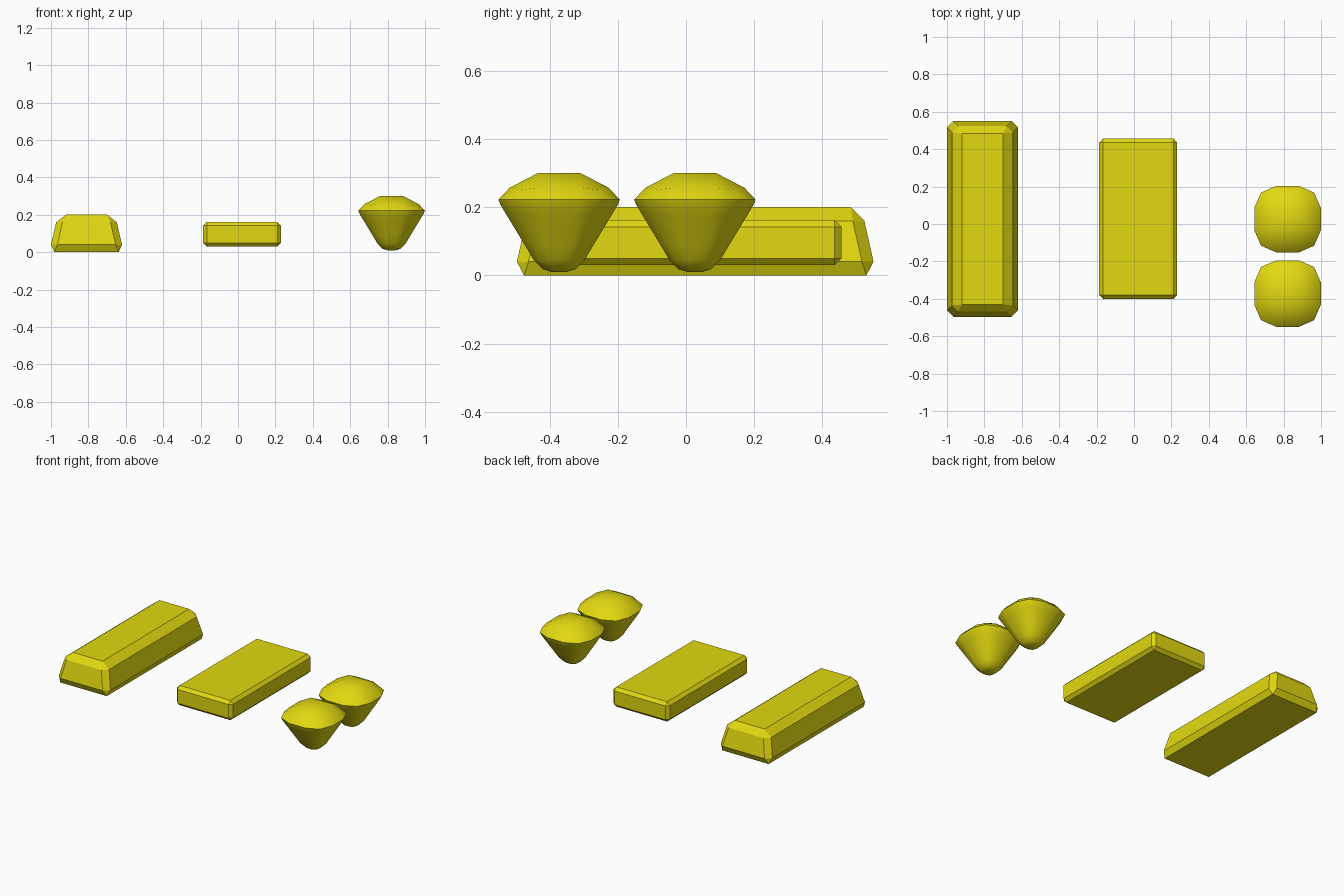
import bpy
import bmesh
from math import radians

cube = bpy.data.objects.get("Cube")
if cube:
    bpy.data.objects.remove(cube, do_unlink=True)

gold = bpy.data.materials.new("yellow_gold")
gold.use_nodes = True
GOLD = (0.76, 0.69, 0.005, 1)
gold.diffuse_color = GOLD
gold.node_tree.nodes["Principled BSDF"].inputs["Base Color"].default_value = GOLD


def finish(name, bm, location=(0, 0, 0)):
    """Turn a bmesh into a gold object."""
    bmesh.ops.recalc_face_normals(bm, faces=bm.faces)
    mesh = bpy.data.meshes.new(name)
    bm.to_mesh(mesh)
    bm.free()
    mesh.materials.append(gold)
    obj = bpy.data.objects.new(name, mesh)
    obj.location = location
    bpy.context.collection.objects.link(obj)
    return obj


def bridge(bm, low, high):
    """Join two rings of equal length with quads."""
    for i in range(len(low)):
        j = (i + 1) % len(low)
        bm.faces.new((low[i], low[j], high[j], high[i]))


def bevelled_block(name, levels, cut, location):
    """Block from four levels of (half x, half y, z); the middle two have cut corners."""
    bm = bmesh.new()
    rings = []
    for k, (hx, hy, z) in enumerate(levels):
        c = cut if k in (1, 2) else 0
        rings.append([bm.verts.new(p) for p in (
            (hx, c - hy, z), (hx, hy - c, z), (hx - c, hy, z), (c - hx, hy, z),
            (-hx, hy - c, z), (-hx, c - hy, z), (c - hx, -hy, z), (hx - c, -hy, z))])
    for low, high in zip(rings, rings[1:]):
        bridge(bm, low, high)
    # The uncut end rings collapse to plain rectangles
    bmesh.ops.remove_doubles(bm, verts=bm.verts, dist=0.0005)
    for z in (levels[0][2], levels[-1][2]):
        edges = [e for e in bm.edges if all(abs(v.co.z - z) < 1e-5 for v in e.verts)]
        bmesh.ops.contextual_create(bm, geom=edges)
    return finish(name, bm, location)


def nugget(name, location):
    """Rounded, square-ish crown over a cone with a blunt tip."""
    bm = bmesh.new()
    plan = []
    for sx, sy in ((1, 0), (0, 1), (-1, 0), (0, -1)):
        for r, t in ((0.178, -0.06), (0.178, 0.06), (0.142, 0.142)):
            plan.append((r * sx - t * sy, r * sy + t * sx))
    # Cone rings: (scale of the rim, z)
    cone = ((0.12, 0.010), (0.27, 0.018), (0.42, 0.045), (0.57, 0.09),
            (0.74, 0.14), (0.88, 0.181), (0.97, 0.208), (1.0, 0.222))
    rings = [[bm.verts.new((x * s, y * s, z)) for x, y in plan] for s, z in cone]
    # Crown: shoulder ring, then a flat square in the middle
    shoulder = []
    for i, (x, y) in enumerate(plan):
        corner = i % 3 == 2
        s = 0.85 if corner else 1
        fx = 0.145 if abs(x) > 0.15 else 0.06
        fy = 0.145 if abs(y) > 0.15 else 0.06
        if corner:
            p = (x * s, y * s, 0.25)
        else:
            p = (fx if x > 0 else -fx, fy if y > 0 else -fy, 0.257)
        shoulder.append(bm.verts.new(p))
    rings.append(shoulder)
    for low, high in zip(rings, rings[1:]):
        bridge(bm, low, high)
    bm.faces.new(rings[0])
    top = [bm.verts.new((0.062 * sx, 0.062 * sy, 0.30))
           for sx, sy in ((1, -1), (1, 1), (-1, 1), (-1, -1))]
    bm.faces.new(top)
    for k in range(4):
        a, b, c = shoulder[3 * k:3 * k + 3]
        n = shoulder[(3 * k + 3) % 12]
        bm.faces.new((a, b, top[(k + 1) % 4], top[k]))
        bm.faces.new((b, c, n, top[(k + 1) % 4]))
    obj = finish(name, bm, location)
    bpy.ops.object.select_all(action="DESELECT")
    obj.select_set(True)
    bpy.context.view_layer.objects.active = obj
    bpy.ops.object.shade_smooth_by_angle(angle=radians(60))
    return obj


# Tall tapered ingot
bevelled_block("tapered_ingot", ((0.172, 0.502, 0), (0.19, 0.523, 0.04),
                                 (0.162, 0.496, 0.16), (0.11, 0.457, 0.2)),
               0.034, (-0.81, 0.027, 0))

# Thin flat bar
bevelled_block("flat_bar", ((0.188, 0.408, 0.03), (0.208, 0.428, 0.05),
                            (0.208, 0.428, 0.142), (0.188, 0.408, 0.162)),
               0.02, (0.022, 0.028, 0))

# Pair of nuggets
for label, y in (("front", -0.372), ("back", 0.026)):
    nugget(label + "_nugget", (0.821, y, 0))
